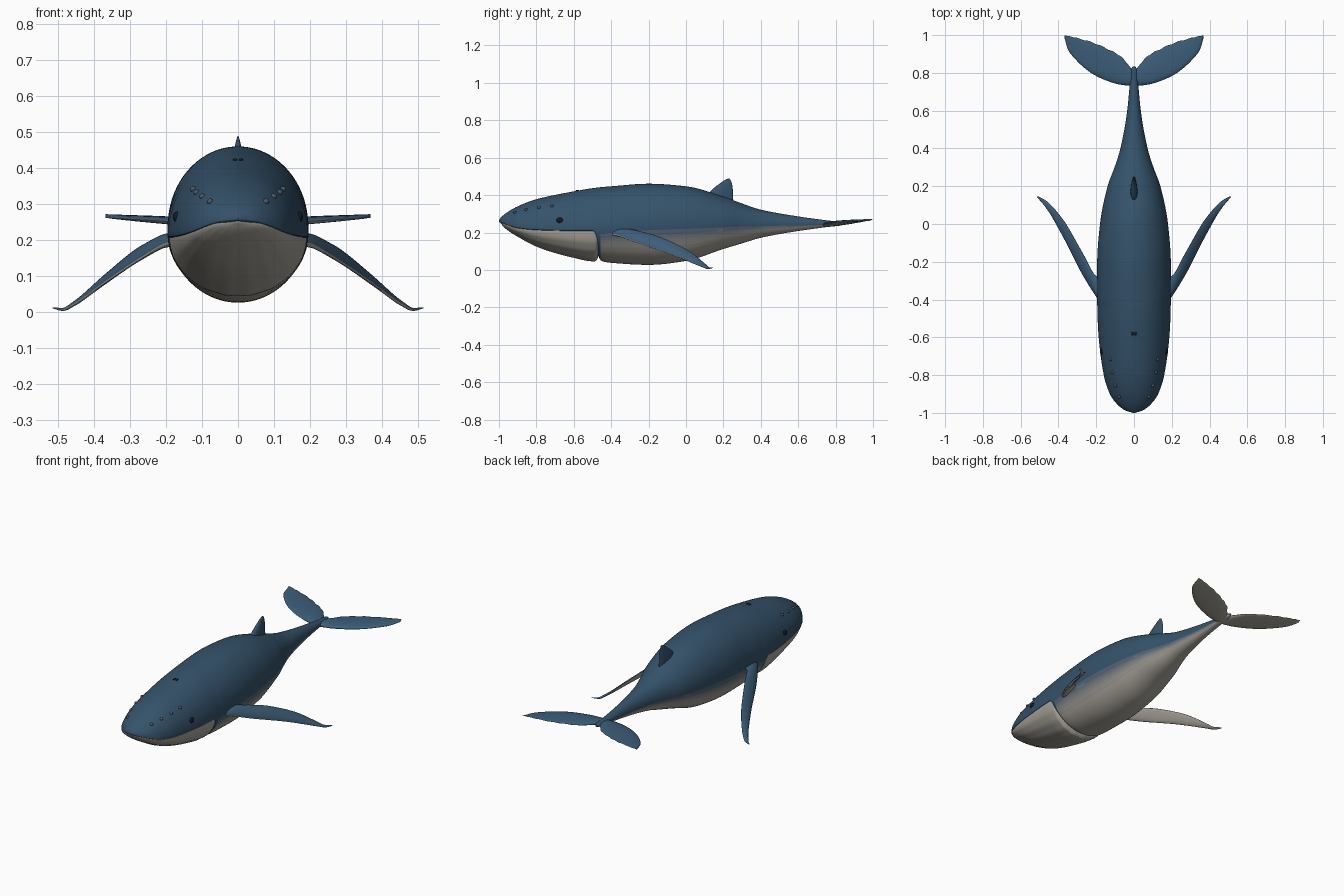
import bpy, bmesh
from math import sin, cos, pi, copysign
from mathutils import Vector, Matrix

if "Cube" in bpy.data.objects:
    bpy.data.objects.remove(bpy.data.objects["Cube"])


def material(name, rgb):
    m = bpy.data.materials.new(name)
    m.diffuse_color = (*rgb, 1)
    m.use_nodes = True
    m.node_tree.nodes["Principled BSDF"].inputs["Base Color"].default_value = m.diffuse_color
    return m


BLUE, CREAM = Vector((.035, .085, .145)), Vector((.40, .375, .33))
STEPS = 8
skin = [material(f"skin_{i}", BLUE.lerp(CREAM, i / (STEPS - 1))) for i in range(STEPS)]
fin_blue = material("fin_blue", (.045, .11, .19))
cream = material("throat_cream", CREAM)
dark = material("dark", (.008, .01, .015))
bump = material("bump_grey", (.07, .10, .13))


def spline(rows, keys, t):
    """Shape-preserving cubic through table rows."""
    i = max(k for k in range(len(keys) - 1) if keys[k] <= t)
    h = keys[i + 1] - keys[i]
    u = (t - keys[i]) / h

    def tangent(k, c):
        a, b = max(k - 1, 0), min(k + 1, len(keys) - 1)
        if a == k or b == k:
            return (rows[b][c] - rows[a][c]) / (keys[b] - keys[a])
        d0 = (rows[k][c] - rows[a][c]) / (keys[k] - keys[a])
        d1 = (rows[b][c] - rows[k][c]) / (keys[b] - keys[k])
        return 0 if d0 * d1 <= 0 else 2 * d0 * d1 / (d0 + d1)

    return [(2*u**3 - 3*u*u + 1) * rows[i][c] + (u**3 - 2*u*u + u) * h * tangent(i, c)
            + (3*u*u - 2*u**3) * rows[i + 1][c] + (u**3 - u*u) * h * tangent(i + 1, c)
            for c in range(len(rows[0]))]


def finish(name, bm, mats, mirror=False):
    me = bpy.data.meshes.new(name)
    bm.to_mesh(me)
    bm.free()
    ob = bpy.data.objects.new(name, me)
    bpy.context.collection.objects.link(ob)
    for m in mats:
        me.materials.append(m)
    if mirror:
        ob.modifiers.new("mirror", 'MIRROR')
    bpy.context.view_layer.objects.active = ob
    bpy.ops.object.select_all(action='DESELECT')
    ob.select_set(True)
    bpy.ops.object.shade_smooth_by_angle(angle=.9)
    return ob


def loft(name, rings, mats, pick=lambda f: 0, mirror=False):
    bm = bmesh.new()
    vs = [[bm.verts.new(p) for p in r] for r in rings]
    n = len(rings[0])
    for a, b in zip(vs, vs[1:]):
        for j in range(n):
            bm.faces.new((a[j], a[(j + 1) % n], b[(j + 1) % n], b[j]))
    bm.faces.new(vs[0])
    bm.faces.new(vs[-1])
    bmesh.ops.recalc_face_normals(bm, faces=bm.faces)
    for f in bm.faces:
        f.material_index = pick(f)
    return finish(name, bm, mats, mirror)


def hull(rows, sub, n, pleat=0):
    """Rings from rows (y, half width, top, widest height, bottom)."""
    keys = [r[0] for r in rows]
    ts = [a + (b - a) * k / sub for a, b in zip(keys, keys[1:]) for k in range(sub)] + [keys[-1]]
    rings = []
    for t in ts:
        y, w, top, mid, bot = spline(rows, keys, t)
        ring = []
        for j in range(n):
            a = 2 * pi * j / n
            s = sin(a)
            k = 1 - pleat * (1 - cos(18 * a)) * max(0, -s)
            ring.append((w * k * cos(a), y, mid + k * s * (top - mid if s > 0 else mid - bot)))
        rings.append(ring)
    return rings


def wing(name, rows, up, mats, pick=lambda f: 0, mirror=False, sub=6, n=20, wave=0):
    """Foil from rows (leading xyz, trailing xyz, thickness)."""
    keys = list(range(len(rows)))
    rings = []
    for k in range((len(rows) - 1) * sub + 1):
        r = spline(rows, keys, min(k / sub, keys[-1]))
        lead, trail = Vector(r[:3]), Vector(r[3:6])
        trail += (trail - lead) * wave * sin(k * 1.3)
        ring = []
        for j in range(n):
            a = 2 * pi * j / n
            c = (1 - cos(a)) / 2
            ring.append(lead.lerp(trail, c) + Vector(up) * r[6] / 2 * sin(a) * (1.25 - .6 * c))
        rings.append(ring)
    return loft(name, rings, mats, pick, mirror)


# Body with upper jaw; below the mouth line the head is closed
body = [(-1.0, .006, .268, .260, .257), (-.985, .05, .285, .254, .249), (-.95, .093, .312, .240, .234),
        (-.9, .128, .340, .226, .217), (-.8, .160, .378, .216, .206), (-.6, .187, .420, .211, .20),
        (-.5, .193, .437, .211, .199), (-.475, .194, .440, .212, .09), (-.45, .194, .443, .214, .047),
        (-.4, .196, .447, .222, .038), (-.2, .195, .461, .24, .027), (0, .180, .447, .245, .048),
        (.2, .140, .392, .245, .112), (.3, .103, .355, .245, .142), (.4, .072, .322, .243, .172),
        (.6, .036, .286, .243, .208), (.78, .019, .262, .245, .232), (.82, .015, .258, .246, .236),
        (.835, .006, .252, .246, .241)]
ykeys = [r[0] for r in body]


def shade(f):
    c = f.calc_center_median()
    if c.y < -.46:
        return 0
    _, w, top, mid, bot = spline(body, ykeys, min(c.y, .834))
    t = (mid - c.z) / (mid - bot)
    return round(max(0, min(1, (t - .12) / .5)) * (STEPS - 1))


loft("body", hull(body, 6, 96), skin, shade)

# Pleated lower jaw
jaw = [(-.993, .008, .257, .256, .251), (-.975, .06, .249, .248, .230), (-.95, .09, .239, .238, .209),
       (-.9, .126, .224, .223, .177), (-.8, .159, .214, .213, .124), (-.7, .175, .211, .210, .089),
       (-.6, .186, .209, .208, .063), (-.52, .191, .209, .208, .046), (-.49, .190, .209, .208, .044),
       (-.475, .187, .209, .208, .055), (-.465, .175, .209, .206, .09)]
loft("lower_jaw", hull(jaw, 5, 128, .006), [cream])

# Flippers, flukes and dorsal fin
under = lambda f: int(f.normal.z < -.15)
flipper = [(.165, -.43, .20, .165, -.28, .205, .04), (.2, -.385, .193, .2, -.275, .21, .036),
           (.275, -.265, .150, .268, -.16, .182, .032), (.375, -.07, .082, .37, .016, .10, .026),
           (.455, .07, .025, .442, .103, .032, .016), (.492, .118, .007, .475, .13, .011, .008),
           (.516, .143, .012, .508, .147, .013, .002)]
wing("flippers", flipper, (0, 0, 1), [fin_blue, cream], under, True)

outline = [(.0, .74, .80, .028), (.02, .732, .83, .027), (.074, .738, .89, .026), (.137, .756, .925, .024),
           (.217, .793, .960, .02), (.296, .857, .983, .014), (.35, .925, .996, .008), (.368, .985, .999, .002)]
fluke = [(x, a, .241 + .06 * x, x, b, .247 + .07 * x, h) for x, a, b, h in outline]
wing("tail_flukes", fluke, (0, 0, 1), [fin_blue, cream], under, True, wave=.015)

dorsal = [(0, .09, .36, 0, .255, .36, .042), (0, .135, .425, 0, .25, .40, .034), (0, .178, .46, 0, .25, .43, .022),
          (0, .208, .481, 0, .246, .46, .012), (0, .226, .490, 0, .236, .486, .003)]
wing("dorsal_fin", dorsal, (1, 0, 0), [skin[0]])


def beads(name, spots, mat):
    """Mirrored ellipsoids seated on the body skin: (x sign side, y, height angle sine, size)."""
    bm = bmesh.new()
    for p, size in spots:
        bmesh.ops.create_uvsphere(bm, u_segments=16, v_segments=10, radius=1,
                                  matrix=Matrix.Translation(p) @ Matrix.Diagonal((*size, 1)))
    finish(name, bm, [mat], True)


def on_skin(y, z):
    _, w, top, mid, _ = spline(body, ykeys, y)
    return Vector((w * max(0, 1 - ((z - mid) / (top - mid)) ** 2) ** .5, y, z))


# Eyes, head bumps and blowholes
beads("eyes", [(on_skin(-.675, .265) - Vector((.002, 0, 0)), (.010, .018, .015))], dark)
beads("head_bumps", [(on_skin(y, z), (.009, .009, .008)) for y, z in
                     ((-.915, .308), (-.855, .322), (-.786, .333), (-.717, .342))], bump)
beads("blowholes", [((.008, -.58, .423), (.006, .011, .005))], dark)
